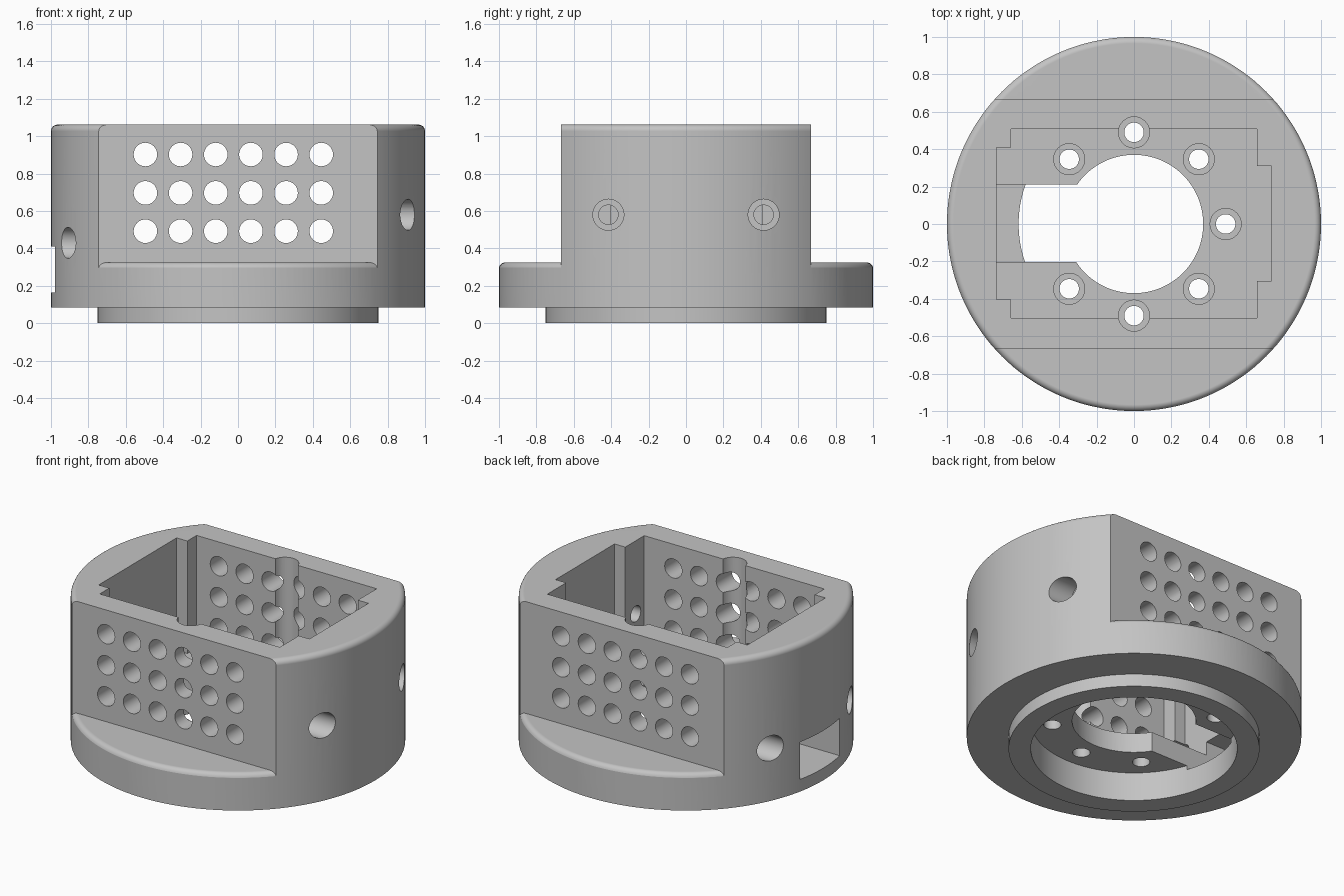
import bpy, bmesh, math
from mathutils import Matrix, Vector

cube = bpy.data.objects.get("Cube")
if cube:
    bpy.data.objects.remove(cube, do_unlink=True)

SEGMENTS = 144
TOP, LEDGE, FLOOR, CEILING, BASE = 1.062, 0.325, 0.32, 0.19, 0.083
FLAT_Y, FILLET = 0.667, 0.035

grey = bpy.data.materials.new("grey plastic")
grey.use_nodes = True
grey.diffuse_color = (0.55, 0.55, 0.55, 1)
grey.node_tree.nodes["Principled BSDF"].inputs["Base Color"].default_value = (0.55, 0.55, 0.55, 1)


def finish(bm, name):
    bmesh.ops.recalc_face_normals(bm, faces=bm.faces)
    mesh = bpy.data.meshes.new(name)
    bm.to_mesh(mesh)
    bm.free()
    mesh.materials.append(grey)
    obj = bpy.data.objects.new(name, mesh)
    bpy.context.collection.objects.link(obj)
    return obj


def revolve(profile):
    """Turn an open (radius, z) profile that starts and ends on the axis."""
    bm = bmesh.new()
    verts = [bm.verts.new((r, 0, z)) for r, z in profile]
    edges = [bm.edges.new(pair) for pair in zip(verts, verts[1:])]
    bmesh.ops.spin(bm, geom=verts + edges, axis=(0, 0, 1), cent=(0, 0, 0),
                   angle=math.tau, steps=SEGMENTS)
    bmesh.ops.remove_doubles(bm, verts=bm.verts, dist=0.0001)
    return bm


def fillet(radius, z):
    """Quarter round from the outer wall in to the flat top."""
    steps = 6
    return [(radius - FILLET + FILLET * math.cos(i * math.pi / 2 / steps),
             z - FILLET + FILLET * math.sin(i * math.pi / 2 / steps)) for i in range(steps + 1)]


def add_box(bm, x0, x1, y0, y1, z0, z1):
    size = Matrix.Diagonal((x1 - x0, y1 - y0, z1 - z0, 1))
    centre = Vector((x0 + x1, y0 + y1, z0 + z1)) / 2
    bmesh.ops.create_cube(bm, size=1, matrix=Matrix.Translation(centre) @ size)


def add_rod(bm, start, end, radius, segments=40):
    start, end = Vector(start), Vector(end)
    turn = (end - start).to_track_quat('Z', 'Y').to_matrix().to_4x4()
    bmesh.ops.create_cone(bm, cap_ends=True, segments=segments, radius1=radius, radius2=radius,
                          depth=(end - start).length,
                          matrix=Matrix.Translation((start + end) / 2) @ turn)


def cut(target, bm):
    cutter = finish(bm, "cutter")
    cutter.hide_render = True
    mod = target.modifiers.new("cut", 'BOOLEAN')
    mod.operation, mod.solver, mod.object = 'DIFFERENCE', 'EXACT', cutter
    bpy.context.view_layer.objects.active = target
    bpy.ops.object.modifier_apply(modifier=mod.name)
    bpy.data.objects.remove(cutter, do_unlink=True)


# Round housing with the bottom lip and round recess
housing = finish(revolve([(0, CEILING), (0.617, CEILING), (0.617, 0), (0.75, 0), (0.75, BASE), (1, BASE)]
                         + fillet(1, TOP) + [(0, TOP)]), "housing")

# Flat front and back, each leaving a rounded ledge
for side in (-1, 1):
    bm = revolve([(0, LEDGE)] + fillet(1.001, LEDGE)[::-1]
                 + [(1.1, LEDGE - FILLET), (1.1, 1.2), (0, 1.2)])
    cutaway = bmesh.ops.bisect_plane(bm, geom=bm.verts[:] + bm.edges[:] + bm.faces[:],
                                     plane_co=(0, side * FLAT_Y, 0), plane_no=(0, side, 0),
                                     clear_inner=True)
    rim = [e for e in cutaway["geom_cut"] if isinstance(e, bmesh.types.BMEdge)]
    bmesh.ops.holes_fill(bm, edges=rim, sides=0)
    cut(housing, bm)

# Rectangular pocket with a shallow notch at each end
for box in ((-0.657, 0.657, -0.503, 0.507), (0.5, 0.735, -0.305, 0.31), (-0.735, -0.5, -0.403, 0.41)):
    bm = bmesh.new()
    add_box(bm, *box, FLOOR, 1.2)
    cut(housing, bm)

# Central opening and the cable channel out to the side
bm = bmesh.new()
add_rod(bm, (0, 0, 0.1), (0, 0, 0.6), 0.37, 96)
cut(housing, bm)
bm = bmesh.new()
add_box(bm, -1.1, -0.1, -0.203, 0.21, 0.163, 0.41)
cut(housing, bm)

# Floor screw holes: wide bore from above, narrow bore through
for bottom, radius in ((0.27, 0.083), (0.1, 0.052)):
    bm = bmesh.new()
    for step in range(-3, 4):
        a = step * math.pi / 4
        x, y = 0.49 * math.cos(a), 0.49 * math.sin(a)
        add_rod(bm, (x, y, bottom), (x, y, 1.2), radius)
    cut(housing, bm)

# Side screw holes, higher on one end than the other
for inner, radius in ((0.77, 0.083), (0.55, 0.052)):
    bm = bmesh.new()
    for side, z in ((1, 0.58), (-1, 0.43)):
        for y in (-0.415, 0.415):
            add_rod(bm, (side * inner, y, z), (side * 1.1, y, z), radius)
    cut(housing, bm)

# Grid of vent holes through both flat walls
bm = bmesh.new()
for column in range(6):
    for row in range(3):
        x, z = -0.495 + column * 0.188, 0.492 + row * 0.205
        add_rod(bm, (x, -0.8, z), (x, 0.8, z), 0.063, 32)
cut(housing, bm)

# Smooth curved walls, crisp edges
bpy.ops.object.select_all(action='DESELECT')
housing.select_set(True)
bpy.context.view_layer.objects.active = housing
bpy.ops.object.shade_smooth_by_angle(angle=math.radians(30))
weighted = housing.modifiers.new("even shading", 'WEIGHTED_NORMAL')
weighted.keep_sharp = True
